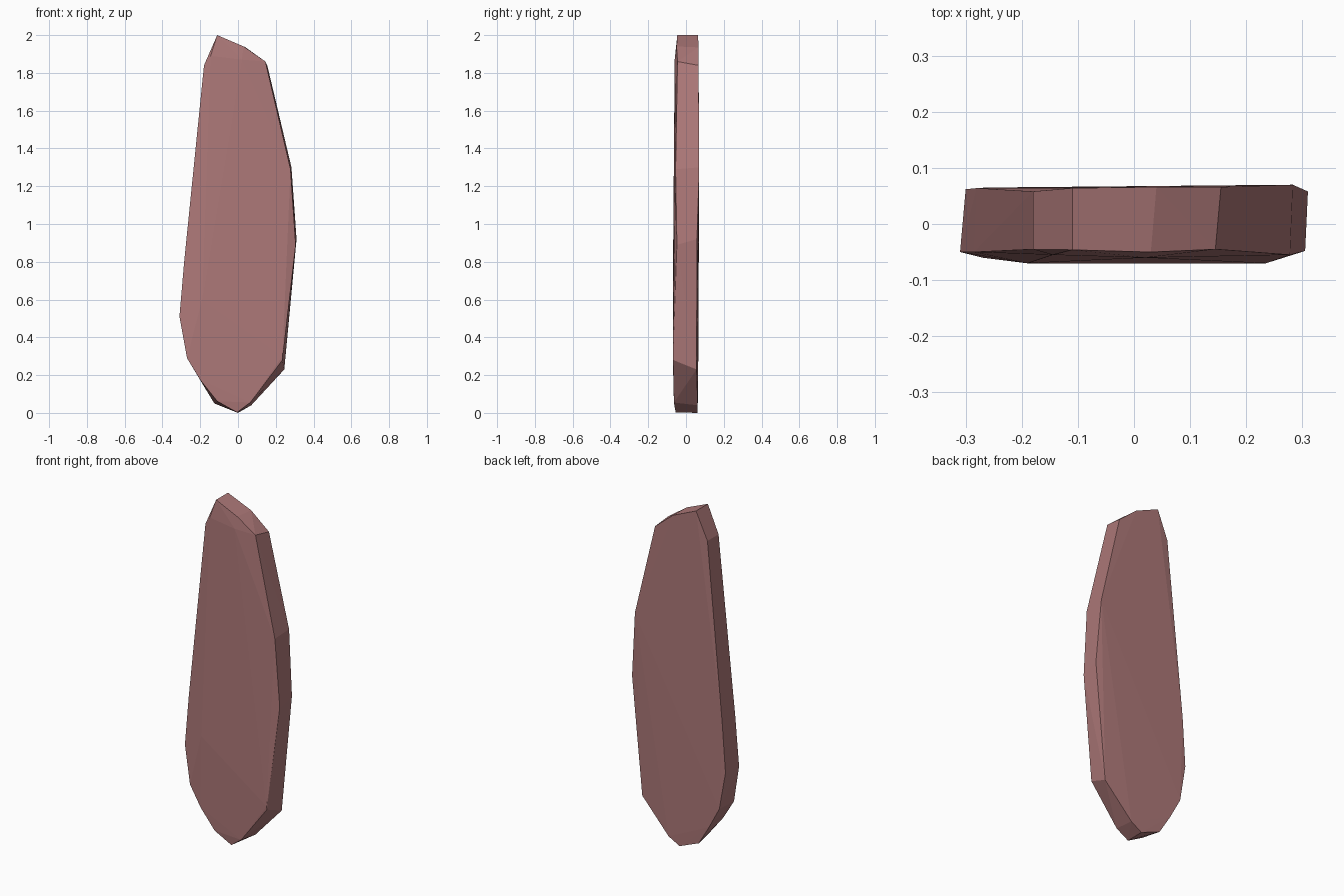
import bpy
import bmesh

# Front rim of the stone slab (x, y, z), clockwise from the tip
front = [(-0.11, -0.046, 2.0), (0.03, -0.05, 1.94), (0.145, -0.045, 1.86),
         (0.278, -0.055, 1.29), (0.305, -0.048, 0.89), (0.235, -0.068, 0.28),
         (0.065, -0.064, 0.055), (-0.005, -0.055, 0.003), (-0.11, -0.06, 0.062),
         (-0.2, -0.062, 0.175), (-0.27, -0.06, 0.29), (-0.31, -0.05, 0.51),
         (-0.285, -0.05, 0.8), (-0.18, -0.045, 1.84), (-0.145, -0.055, 1.89)]

# Slight swelling of the front face
swell = [(-0.19, -0.07, 0.6), (0.235, -0.07, 0.3), (0.02, -0.06, 1.87)]

# Back rim
back = [(-0.11, 0.064, 2.0), (0.04, 0.066, 1.935), (0.155, 0.066, 1.84),
        (0.283, 0.07, 1.3), (0.31, 0.058, 0.92), (0.245, 0.056, 0.23),
        (0.07, 0.062, 0.04), (0.0, 0.06, 0.0), (-0.125, 0.06, 0.05),
        (-0.195, 0.064, 0.165), (-0.262, 0.065, 0.29), (-0.3, 0.062, 0.51),
        (-0.28, 0.064, 0.8), (-0.18, 0.058, 1.84)]

# Faceted slab wrapped around the rims
bm = bmesh.new()
for p in front + swell + back:
    bm.verts.new(p)
hull = bmesh.ops.convex_hull(bm, input=bm.verts[:])
loose = [v for v in bm.verts if not v.link_faces]
bmesh.ops.delete(bm, geom=loose, context='VERTS')
bmesh.ops.recalc_face_normals(bm, faces=bm.faces[:])

mesh = bpy.data.meshes.new("stone_slab")
bm.to_mesh(mesh)
bm.free()
slab = bpy.data.objects.new("stone_slab", mesh)
bpy.context.collection.objects.link(slab)

# Dusty red stone
mat = bpy.data.materials.new("red_stone")
mat.diffuse_color = (0.42, 0.19, 0.19, 1)
mesh.materials.append(mat)
